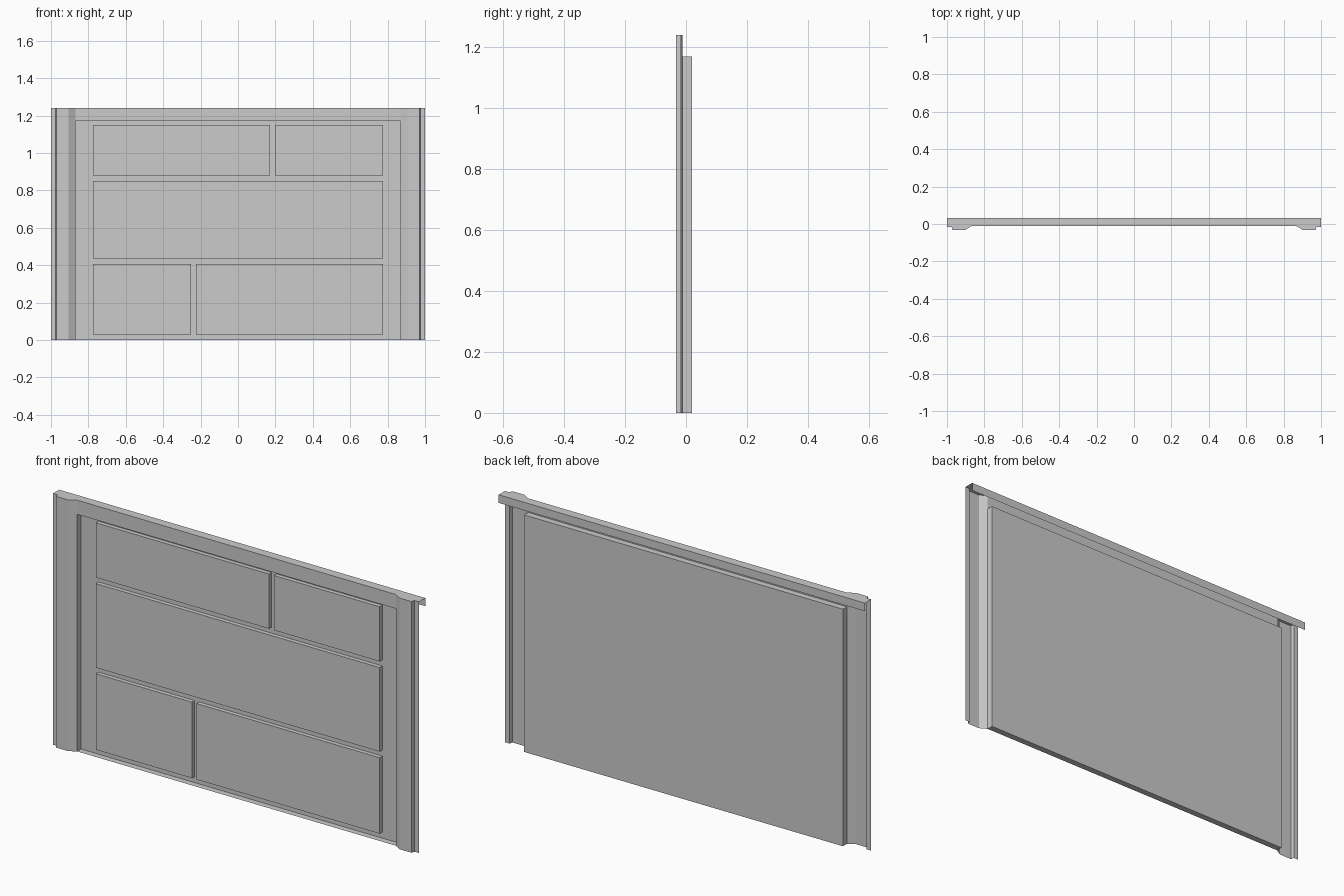
import bpy

if "Cube" in bpy.data.objects:
    bpy.data.objects.remove(bpy.data.objects["Cube"])

H, LIP_Y = 1.24, 0.033                   # overall height, rear lip depth
PAN_X, PAN_Z = 0.87, 1.17                # recessed pan half width and height
FACE_Y, PAN_Y, PANEL_Y = -0.012, 0.019, -0.002

# plan profile of the pressed side rib, outer edge to pan
RIB = [(-1, -0.016), (-0.975, -0.016), (-0.971, -0.033),
       (-0.905, -0.033), (-PAN_X, FACE_Y)]


def sheet(name, polys, mirror=False):
    """Thin sheet part from a list of polygons."""
    verts, faces = [], []
    for p in polys:
        faces.append(tuple(range(len(verts), len(verts) + len(p))))
        verts += p
    me = bpy.data.meshes.new(name)
    me.from_pydata(verts, [], faces)
    ob = bpy.data.objects.new(name, me)
    bpy.context.collection.objects.link(ob)
    if mirror:
        ob.modifiers.new("mirror", 'MIRROR').use_axis[0] = True
    weld = ob.modifiers.new("weld", 'WELD')
    weld.merge_threshold = 0.0005
    return ob


def wall(a, b, z0, z1):
    """Vertical quad between two plan points."""
    return [(*a, z0), (*b, z0), (*b, z1), (*a, z1)]


def shelf(x, y0, y1, z, up):
    """Horizontal quad spanning -x..x."""
    q = [(-x, y0, z), (x, y0, z), (x, y1, z), (-x, y1, z)]
    return q if up else q[::-1]


# Side ribs
sheet("side_rib", [wall(a, b, 0, H) for a, b in zip(RIB, RIB[1:])], True)

# Strip above the pan
sheet("header", [wall((-PAN_X, FACE_Y), (PAN_X, FACE_Y), PAN_Z, H)])

# Recessed pan: sides, back, top and floor
plan = [(-PAN_X, FACE_Y), (-PAN_X, PAN_Y), (PAN_X, PAN_Y), (PAN_X, FACE_Y)]
sheet("recessed_pan",
      [wall(a, b, 0, PAN_Z) for a, b in zip(plan, plan[1:])]
      + [shelf(PAN_X, FACE_Y, PAN_Y, PAN_Z, False),
         shelf(PAN_X, FACE_Y, PAN_Y, 0, True)])

# Top flange following the rib profile, with a lip hanging at the rear
outline = RIB + [(-x, y) for x, y in reversed(RIB)] + [(1, LIP_Y), (-1, LIP_Y)]
sheet("top_flange", [[(x, y, H) for x, y in outline],
                     wall((1, LIP_Y), (-1, LIP_Y), H - 0.04, H)])

# Raised panels: rows of (z0, z1, x spans)
rows = [(0.03, 0.405, [(-0.775, -0.25), (-0.225, 0.775)]),
        (0.435, 0.85, [(-0.775, 0.775)]),
        (0.88, 1.15, [(-0.775, 0.17), (0.198, 0.775)])]
for z0, z1, spans in rows:
    for x0, x1 in spans:
        p = [(x0, PAN_Y), (x0, PANEL_Y), (x1, PANEL_Y), (x1, PAN_Y)]
        polys = [wall(a, b, z0, z1) for a, b in zip(p, p[1:])]
        polys.append([(x, y, z1) for x, y in (p[0], p[1], p[2], p[3])])
        polys.append([(x, y, z0) for x, y in reversed(p)])
        sheet("raised_panel", polys)
